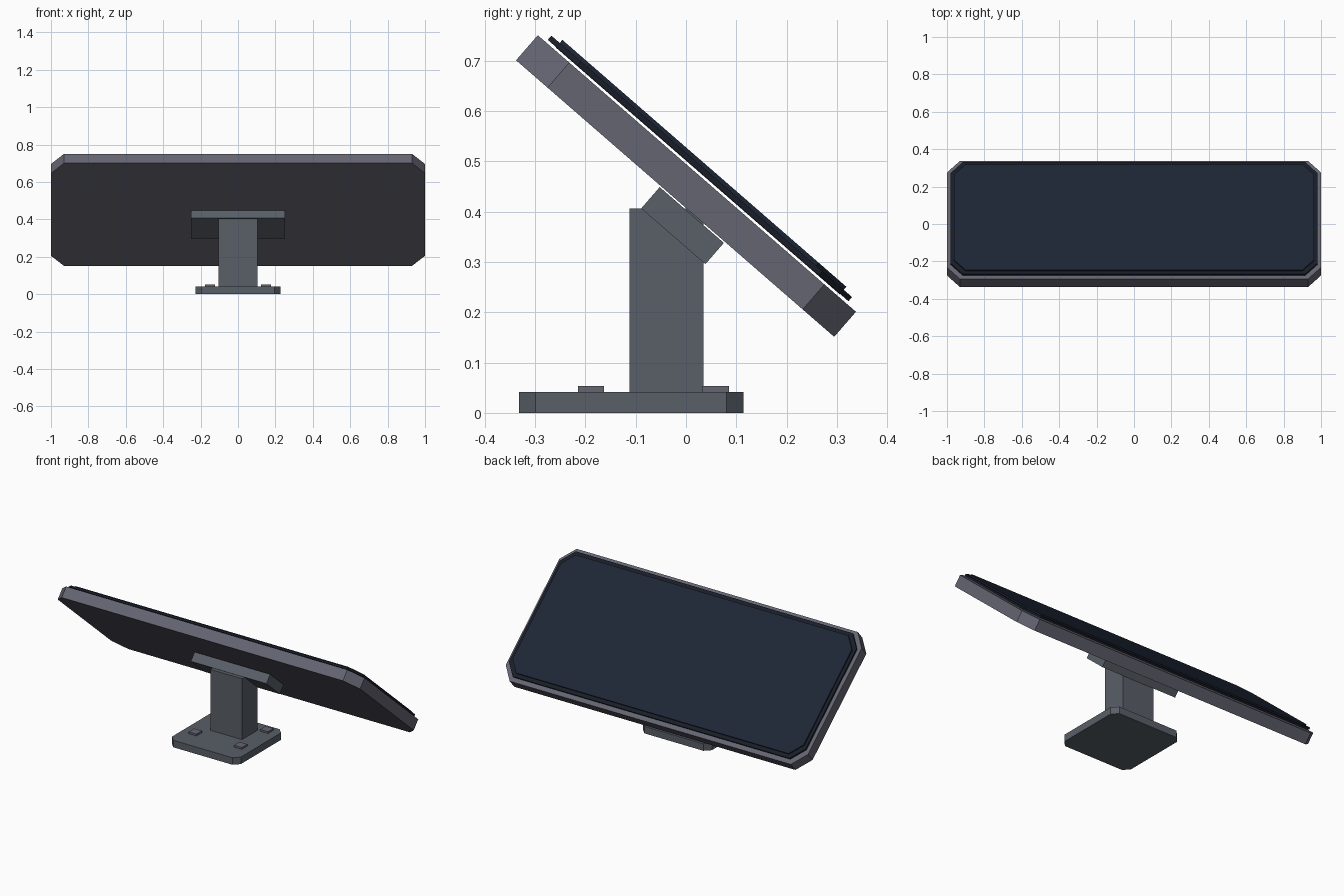
import bpy, bmesh, math
from mathutils import Matrix

if "Cube" in bpy.data.objects:
    bpy.data.objects.remove(bpy.data.objects["Cube"])

TILT = Matrix.Translation((0, 0, 0.451)) @ Matrix.Rotation(math.radians(-41), 4, 'X')


def material(name, rgb):
    m = bpy.data.materials.new(name)
    m.diffuse_color = (*rgb, 1)
    m.use_nodes = True
    m.node_tree.nodes["Principled BSDF"].inputs["Base Color"].default_value = m.diffuse_color
    return m


casing_grey = material("casing_grey", (0.13, 0.13, 0.17))
stand_grey = material("stand_grey", (0.10, 0.115, 0.14))
rim_black = material("rim_black", (0.009, 0.012, 0.02))
glass_navy = material("glass_navy", (0.012, 0.018, 0.035))


def plate(name, x, y, z, mat, cut=None, matrix=Matrix()):
    """Extruded rectangle over x, y, z ranges; cut = corner chamfer (cx, cy)."""
    (x0, x1), (y0, y1), (z0, z1) = x, y, z
    if cut:
        cx, cy = cut
        outline = [(x0 + cx, y0), (x1 - cx, y0), (x1, y0 + cy), (x1, y1 - cy),
                   (x1 - cx, y1), (x0 + cx, y1), (x0, y1 - cy), (x0, y0 + cy)]
    else:
        outline = [(x0, y0), (x1, y0), (x1, y1), (x0, y1)]
    bm = bmesh.new()
    face = bm.faces.new([bm.verts.new((px, py, z0)) for px, py in outline])
    ext = bmesh.ops.extrude_face_region(bm, geom=[face])
    top = [v for v in ext["geom"] if isinstance(v, bmesh.types.BMVert)]
    bmesh.ops.translate(bm, verts=top, vec=(0, 0, z1 - z0))
    bmesh.ops.recalc_face_normals(bm, faces=bm.faces)
    mesh = bpy.data.meshes.new(name)
    bm.to_mesh(mesh)
    bm.free()
    mesh.materials.append(mat)
    ob = bpy.data.objects.new(name, mesh)
    ob.matrix_world = matrix
    bpy.context.collection.objects.link(ob)
    return ob


# Foot, bolts and upright post
plate("base_plate", (-0.228, 0.228), (-0.332, 0.114), (0, 0.042), stand_grey, (0.033, 0.033))
for sx in (-0.15, 0.15):
    for by in (-0.189, 0.059):
        plate("base_bolt", (sx - 0.026, sx + 0.026), (by - 0.026, by + 0.026),
              (0.04, 0.053), casing_grey)
plate("post", (-0.105, 0.105), (-0.112, 0.035), (0.04, 0.406), stand_grey)

# Tilted head: bracket, casing, rim and glass
plate("mount_bracket", (-0.25, 0.25), (-0.038, 0.131), (-0.092, -0.036), stand_grey, None, TILT)
plate("panel_casing", (-1, 1), (-0.419, 0.419), (-0.033, 0.033), casing_grey, (0.07, 0.083), TILT)
plate("panel_rim", (-0.982, 0.982), (-0.398, 0.394), (0.039, 0.050), rim_black, (0.066, 0.078), TILT)
plate("panel_glass", (-0.963, 0.963), (-0.376, 0.372), (0.038, 0.058), glass_navy, (0.062, 0.073), TILT)
